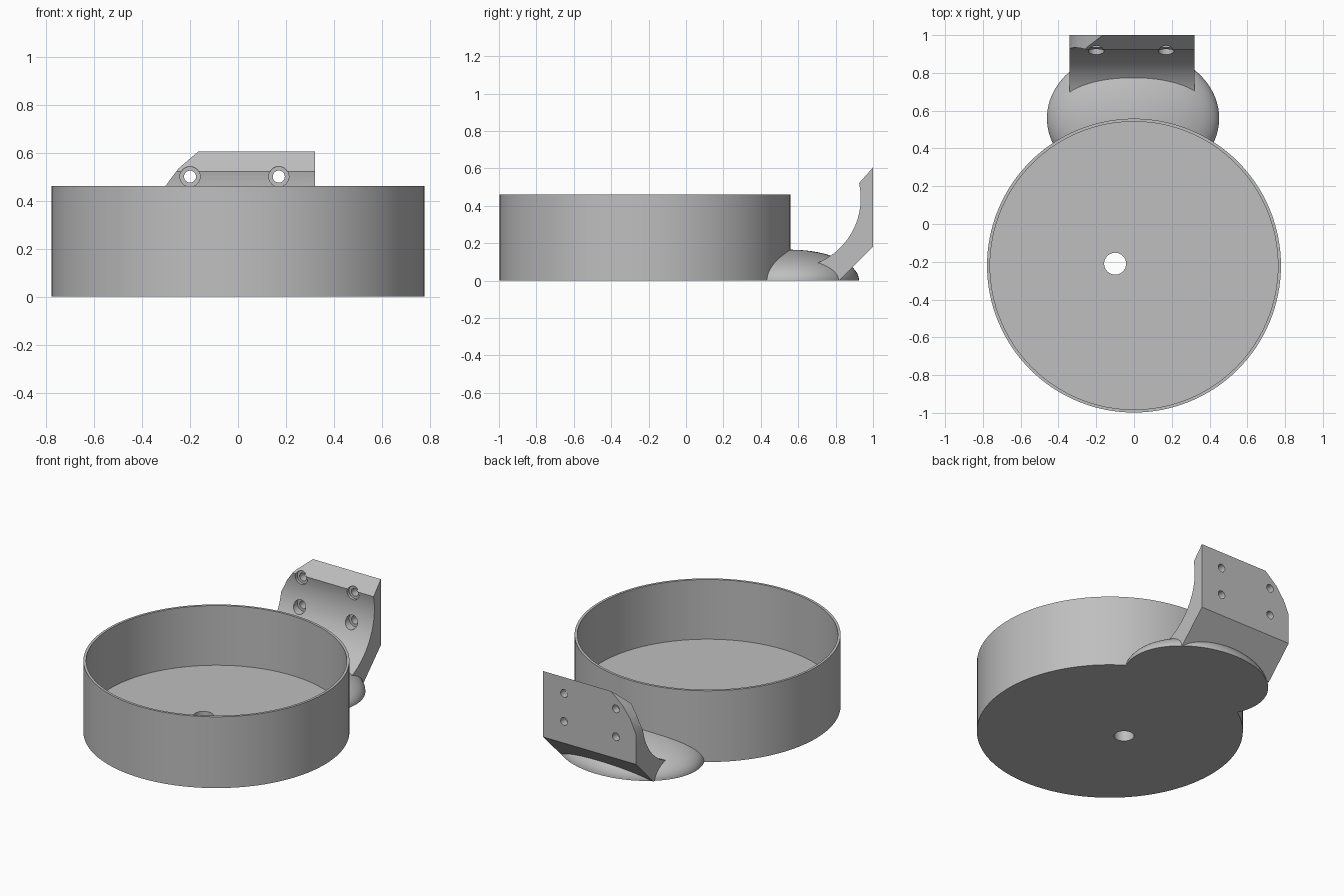
import bpy, bmesh, math
from mathutils import Vector, Matrix

if "Cube" in bpy.data.objects:
    bpy.data.objects.remove(bpy.data.objects["Cube"])

GREY = (0.52, 0.52, 0.52, 1)
grey = bpy.data.materials.new("grey plastic")
grey.use_nodes = True
grey.diffuse_color = GREY
grey.node_tree.nodes["Principled BSDF"].inputs["Base Color"].default_value = GREY


def make(name, bm):
    bmesh.ops.recalc_face_normals(bm, faces=bm.faces)
    mesh = bpy.data.meshes.new(name)
    bm.to_mesh(mesh)
    bm.free()
    mesh.materials.append(grey)
    ob = bpy.data.objects.new(name, mesh)
    bpy.context.collection.objects.link(ob)
    return ob


def cylinder(name, centre, radius, depth, axis="Z", segments=48):
    bm = bmesh.new()
    turn = Matrix.Rotation(math.pi / 2, 4, "X") if axis == "Y" else Matrix()
    bmesh.ops.create_cone(bm, cap_ends=True, segments=segments, radius1=radius,
                          radius2=radius, depth=depth,
                          matrix=Matrix.Translation(centre) @ turn)
    return make(name, bm)


def prism(name, points, offset):
    bm = bmesh.new()
    face = bm.faces.new([bm.verts.new(p) for p in points])
    new = bmesh.ops.extrude_face_region(bm, geom=[face], use_keep_orig=True)["geom"]
    bmesh.ops.translate(bm, vec=Vector(offset),
                        verts=[g for g in new if isinstance(g, bmesh.types.BMVert)])
    return make(name, bm)


def activate(ob):
    bpy.ops.object.select_all(action="DESELECT")
    ob.select_set(True)
    bpy.context.view_layer.objects.active = ob


def cut(ob, cutters):
    activate(ob)
    for cutter in cutters:
        cutter.hide_render = True
        mod = ob.modifiers.new("cut", "BOOLEAN")
        mod.operation, mod.solver, mod.object = "DIFFERENCE", "EXACT", cutter
        bpy.ops.object.modifier_apply(modifier=mod.name)
        bpy.data.objects.remove(cutter)


POT_Y, POT_R, POT_H, FLOOR = -0.22, 0.778, 0.46, 0.075

# Open round pot with a drain hole
pot = cylinder("pot", (0, POT_Y, POT_H / 2), POT_R, POT_H, segments=128)
cut(pot, [
    cylinder("cavity", (0, POT_Y, FLOOR + 0.5), POT_R - 0.016, 1, segments=128),
    cylinder("drain", (-0.1, -0.21, 0), 0.058, 1),
])

# Flattened dome foot, trimmed where it enters the pot
bm = bmesh.new()
bmesh.ops.create_uvsphere(bm, u_segments=96, v_segments=48, radius=1)
bmesh.ops.transform(bm, verts=bm.verts, matrix=Matrix.Translation((-0.005, 0.56, 0))
                    @ Matrix.Diagonal((0.456, 0.365, 0.165, 1)))
cutting = bmesh.ops.bisect_plane(bm, geom=bm.verts[:] + bm.edges[:] + bm.faces[:],
                                 plane_co=(0, 0, 0), plane_no=(0, 0, 1), clear_inner=True)
bmesh.ops.holes_fill(bm, edges=[e for e in bm.edges if e.is_boundary])
dome = make("dome_foot", bm)
cut(dome, [cylinder("dome_trim", (0, POT_Y, 0), POT_R - 0.008, 1, segments=128)])

# Mounting bracket: side profile with a concave front, extruded across
ARC_Y, ARC_Z, ARC_R = 0.56, 0.44, 0.374
first, last, steps = math.radians(12.5), math.radians(-80), 32
angles = [first + (last - first) * i / steps for i in range(steps + 1)]
profile = [(ARC_Y + ARC_R * math.cos(a), ARC_Z + ARC_R * math.sin(a)) for a in angles]
profile += [(profile[-1][0], 0), (0.82, 0), (1, 0.18), (1, 0.605)]
bracket = prism("bracket", [(-0.342, y, z) for y, z in profile], (0.662, 0, 0))

# Clipped upper corner and four counterbored screw holes
corner = [(-0.342, 0.375), (-0.303, 0.46), (-0.247, 0.535), (-0.165, 0.605),
          (-0.165, 0.8), (-0.5, 0.8), (-0.5, 0.375)]
cutters = [prism("corner_cut", [(x, 0.3, z) for x, z in corner], (0, 1, 0))]
for x in (-0.2, 0.17):
    for z in (0.5, 0.32):
        cutters.append(cylinder("screw_hole", (x, 0.9, z), 0.025, 0.6, "Y", 32))
        cutters.append(cylinder("counterbore", (x, 0.8, z), 0.042, 0.3, "Y", 32))
cut(bracket, cutters)

# Smooth shading with crisp edges
for ob in (pot, dome, bracket):
    activate(ob)
    bpy.ops.object.shade_smooth_by_angle(angle=math.radians(25))
